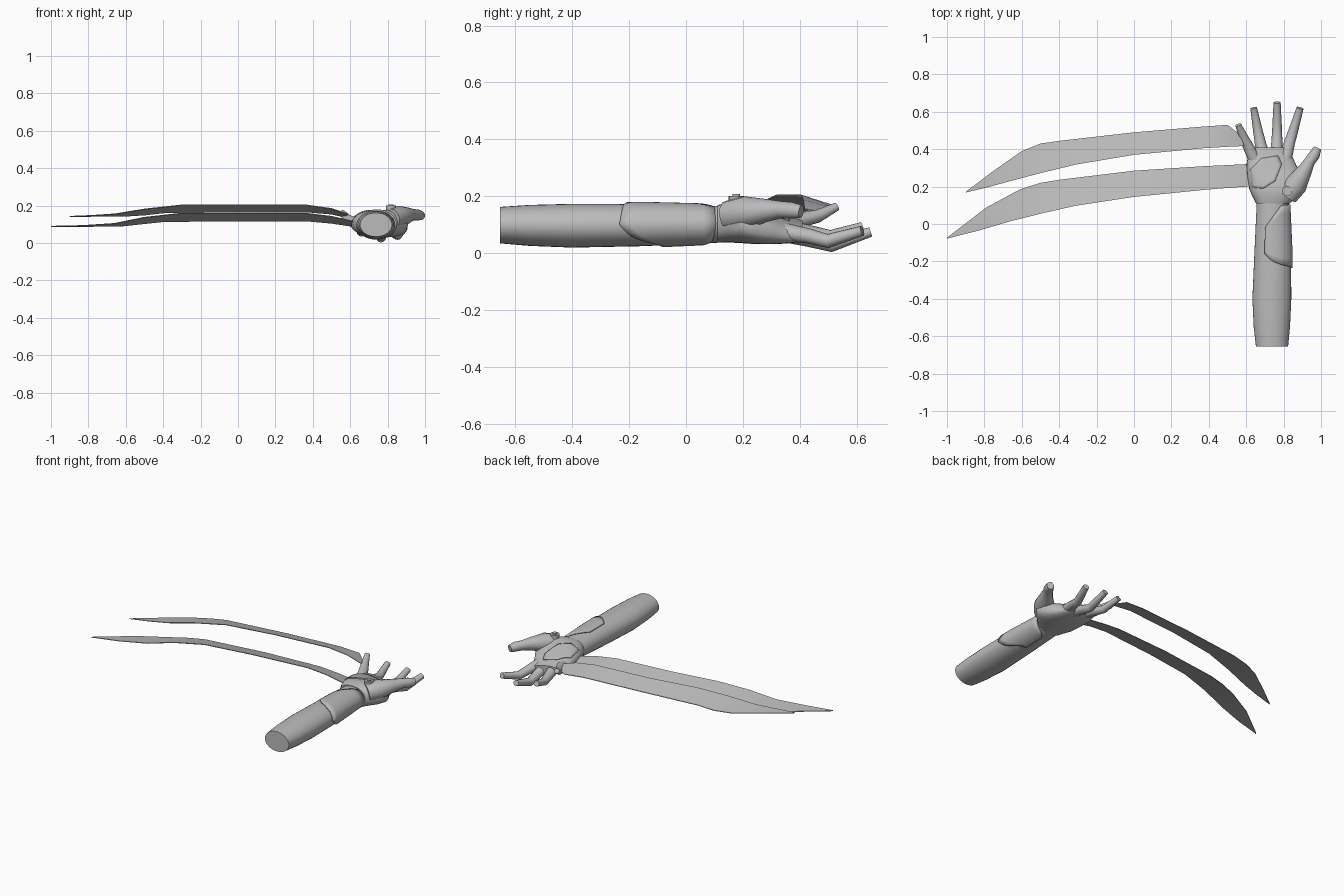
import bpy, bmesh, math
from mathutils import Vector
from mathutils.bvhtree import BVHTree

if "Cube" in bpy.data.objects:
    bpy.data.objects.remove(bpy.data.objects["Cube"])

grey = bpy.data.materials.new("plain_grey")
grey.diffuse_color = (0.5, 0.5, 0.5, 1)
grey.use_nodes = True
grey.node_tree.nodes["Principled BSDF"].inputs["Base Color"].default_value = grey.diffuse_color


def make(name, verts, faces, angle=35, thick=0):
    """Mesh object with outward normals, grey colour and sharp-edge smoothing."""
    me = bpy.data.meshes.new(name)
    me.from_pydata(verts, [], faces)
    bm = bmesh.new()
    bm.from_mesh(me)
    bmesh.ops.recalc_face_normals(bm, faces=bm.faces)
    bm.to_mesh(me)
    bm.free()
    me.materials.append(grey)
    ob = bpy.data.objects.new(name, me)
    bpy.context.collection.objects.link(ob)
    if thick:
        m = ob.modifiers.new("thickness", "SOLIDIFY")
        m.thickness = thick
        m.offset = 0
    bpy.ops.object.select_all(action="DESELECT")
    ob.select_set(True)
    bpy.context.view_layer.objects.active = ob
    bpy.ops.object.shade_smooth_by_angle(angle=math.radians(angle))
    return ob


def skin(rings):
    """Faces joining closed rings of equal count, capped at both ends."""
    n = len(rings[0])
    verts = [v for r in rings for v in r]
    faces = [(i * n + j, i * n + (j + 1) % n, (i + 1) * n + (j + 1) % n, (i + 1) * n + j)
             for i in range(len(rings) - 1) for j in range(n)]
    faces += [tuple(range(n)), tuple(range((len(rings) - 1) * n, len(rings) * n))]
    return verts, faces


def tube(name, pts, n=12):
    """Tapered limb through (x, y, z, side radius, up radius)."""
    c = [Vector(p[:3]) for p in pts]
    rings = []
    for i, p in enumerate(pts):
        d = (c[min(i + 1, len(c) - 1)] - c[max(i - 1, 0)]).normalized()
        side = d.cross(Vector((0, 0, 1))).normalized()
        up = side.cross(d)
        rings.append([c[i] + side * p[3] * math.cos(2 * math.pi * k / n)
                      + up * p[4] * math.sin(2 * math.pi * k / n) for k in range(n)])
    return make(name, *skin(rings))


def lerp(table, t):
    """Linear lookup in rows sorted by their first value."""
    for a, b in zip(table, table[1:]):
        if t <= b[0]:
            f = max(0, (t - a[0]) / (b[0] - a[0]))
            return [u + (v - u) * f for u, v in zip(a[1:], b[1:])]
    return list(table[-1][1:])


# forearm: y, centre x, radius x, centre z, radius z
ARM = [(-0.655, 0.738, 0.086, 0.098, 0.064), (-0.55, 0.737, 0.097, 0.097, 0.072),
       (-0.40, 0.737, 0.104, 0.096, 0.077), (-0.15, 0.742, 0.098, 0.098, 0.074),
       (0.13, 0.742, 0.085, 0.101, 0.064)]


def arm_point(y, a, grow=0):
    cx, rx, cz, rz = lerp(ARM, y)
    return Vector((cx + (rx + grow) * math.cos(a), y, cz + (rz + grow) * math.sin(a)))


make("forearm", *skin([[arm_point(r[0], 2 * math.pi * k / 32) for k in range(32)] for r in ARM]))

# wrist guard: angle, start y, end y around the thumb side of the arm
GUARD = [(-80, -0.08, 0.06), (-60, -0.10, 0.09), (-30, -0.19, 0.10), (0, -0.235, 0.105),
         (60, -0.22, 0.10), (90, -0.20, 0.04), (115, -0.16, -0.02)]
na, ny = 27, 9
verts = []
for i in range(na):
    a = -80 + 195 * i / (na - 1)
    lo, hi = lerp(GUARD, a)
    verts += [arm_point(lo + (hi - lo) * j / (ny - 1), math.radians(a), 0.004) for j in range(ny)]
faces = [(i * ny + j, i * ny + j + 1, (i + 1) * ny + j + 1, (i + 1) * ny + j)
         for i in range(na - 1) for j in range(ny - 1)]
make("wrist_guard", verts, faces, thick=0.008)

# palm: y, x min, x max, z min, z max, sideways tilt
PALM = [(0.11, 0.652, 0.834, 0.036, 0.168, 0), (0.15, 0.632, 0.875, 0.037, 0.178, 0.02),
        (0.19, 0.615, 0.91, 0.035, 0.178, 0.02), (0.25, 0.606, 0.905, 0.032, 0.160, -0.05),
        (0.32, 0.602, 0.865, 0.035, 0.137, -0.12), (0.38, 0.612, 0.838, 0.045, 0.115, -0.2),
        (0.41, 0.635, 0.825, 0.055, 0.105, -0.2)]
rings = []
for y, x0, x1, z0, z1, tilt in PALM:
    ring = []
    for k in range(28):
        c, s = math.cos(2 * math.pi * k / 28), math.sin(2 * math.pi * k / 28)
        dx = (x1 - x0) / 2 * math.copysign(abs(c) ** 0.8, c)
        dz = (z1 - z0) / 2 * math.copysign(abs(s) ** 0.8, s)
        ring.append(((x0 + x1) / 2 + dx, y, (z0 + z1) / 2 + dz + tilt * dx))
    rings.append(ring)
palm_verts, palm_faces = skin(rings)
make("palm", palm_verts, palm_faces)
palm_tree = BVHTree.FromPolygons(palm_verts, palm_faces)


def palm_top(x, y):
    hit = palm_tree.ray_cast(Vector((x, y, 1)), Vector((0, 0, -1)))[0]
    return hit.z if hit else 0.1


# fingers and thumb
tube("little_finger", [(0.655, 0.32, 0.10, 0.034, 0.03), (0.618, 0.40, 0.115, 0.03, 0.027),
                       (0.585, 0.465, 0.13, 0.024, 0.023), (0.557, 0.53, 0.163, 0.016, 0.015)])
tube("ring_finger", [(0.695, 0.35, 0.085, 0.036, 0.032), (0.676, 0.43, 0.072, 0.03, 0.027),
                     (0.66, 0.51, 0.058, 0.025, 0.023), (0.64, 0.62, 0.092, 0.018, 0.017)])
tube("middle_finger", [(0.76, 0.35, 0.07, 0.038, 0.033), (0.764, 0.43, 0.05, 0.03, 0.028),
                       (0.765, 0.51, 0.028, 0.026, 0.025), (0.765, 0.65, 0.074, 0.019, 0.017)])
tube("index_finger", [(0.805, 0.34, 0.075, 0.038, 0.032), (0.83, 0.43, 0.06, 0.03, 0.027),
                      (0.852, 0.50, 0.042, 0.026, 0.025), (0.888, 0.62, 0.078, 0.019, 0.018)])
tube("thumb", [(0.82, 0.15, 0.13, 0.055, 0.055), (0.865, 0.21, 0.142, 0.062, 0.058),
               (0.912, 0.285, 0.150, 0.04, 0.04), (0.94, 0.335, 0.152, 0.029, 0.03),
               (0.965, 0.37, 0.150, 0.03, 0.029), (0.981, 0.405, 0.146, 0.021, 0.023)])

# palm pad plate draped over the little finger side
PAD = [(0.622, 0.29), (0.68, 0.35), (0.77, 0.365), (0.79, 0.32), (0.755, 0.23), (0.69, 0.19), (0.63, 0.195)]
outline = [Vector(a).lerp(Vector(b), t / 4) for a, b in zip(PAD, PAD[1:] + PAD[:1]) for t in range(4)]
mid = Vector((0.70, 0.275))
flat = [mid] + [mid.lerp(p, r / 5) for r in range(1, 6) for p in outline]
n = len(outline)
verts = [(p.x, p.y, palm_top(p.x, p.y) + 0.003) for p in flat]
faces = [(0, 1 + j, 1 + (j + 1) % n) for j in range(n)]
faces += [(1 + r * n + j, 1 + (r + 1) * n + j, 1 + (r + 1) * n + (j + 1) % n, 1 + r * n + (j + 1) % n)
          for r in range(4) for j in range(n)]
make("palm_pad", verts, faces, thick=0.006)

# small round button at the base of the thumb
for name, r, z0, z1 in (("button_base", 0.027, 0.16, 0.200), ("button_cap", 0.013, 0.19, 0.207)):
    make(name, *skin([[(0.818 + r * math.cos(math.pi * k / 8), 0.177 + r * math.sin(math.pi * k / 8), z)
                       for k in range(16)] for z in (z0, z1)]))


def blade(name, front, back, t=0.002):
    """Thin curved plate between a raised front edge and a lower back edge."""
    rings = [[(*f[:2], f[2] - t), (*f[:2], f[2] + t), (*b[:2], b[2] + t), (*b[:2], b[2] - t)]
             for f, b in zip(front, back)]
    make(name, *skin(rings), angle=30)


blade("upper_blade",
      [(-0.90, 0.168, 0.143), (-0.78, 0.197, 0.148), (-0.66, 0.23, 0.156), (-0.50, 0.272, 0.182),
       (-0.31, 0.318, 0.203), (0, 0.37, 0.203), (0.37, 0.405, 0.203), (0.50, 0.413, 0.185),
       (0.59, 0.417, 0.155)],
      [(-0.897, 0.174, 0.142), (-0.75, 0.285, 0.143), (-0.60, 0.39, 0.144), (-0.50, 0.43, 0.150),
       (-0.395, 0.445, 0.162), (0, 0.49, 0.166), (0.37, 0.521, 0.166), (0.50, 0.53, 0.155),
       (0.565, 0.48, 0.140)])
blade("lower_blade",
      [(-1.0, -0.078, 0.090), (-0.83, -0.035, 0.094), (-0.66, 0.015, 0.105), (-0.50, 0.055, 0.138),
       (-0.31, 0.098, 0.159), (0, 0.145, 0.159), (0.37, 0.182, 0.159), (0.50, 0.193, 0.143),
       (0.64, 0.202, 0.112)],
      [(-0.996, -0.070, 0.089), (-0.79, 0.088, 0.089), (-0.61, 0.185, 0.092), (-0.50, 0.22, 0.104),
       (-0.395, 0.237, 0.115), (0, 0.285, 0.118), (0.37, 0.309, 0.118), (0.50, 0.315, 0.106),
       (0.64, 0.322, 0.085)])
